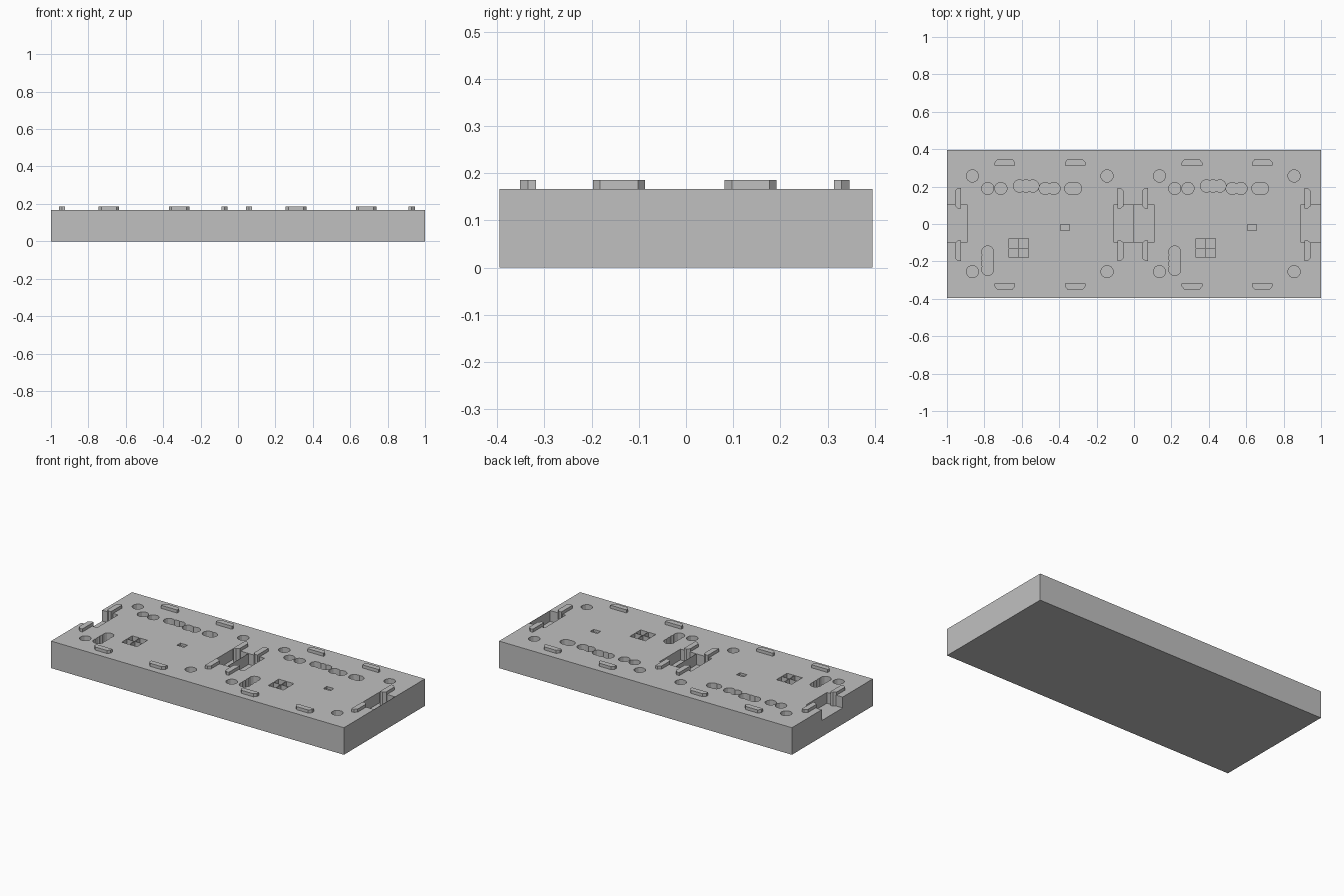
import bpy, bmesh, math

old = bpy.data.objects.get("Cube")
if old:
    bpy.data.objects.remove(old, do_unlink=True)

TOP, PAD_TOP, FLOOR = 0.167, 0.186, 0.1
HALF_Y = 0.395

grey = bpy.data.materials.new("plain_grey")
grey.use_nodes = True
colour = (0.53, 0.53, 0.53, 1)
grey.diffuse_color = colour
grey.node_tree.nodes["Principled BSDF"].inputs["Base Color"].default_value = colour


def prism(name, outline, z0, z1):
    """Extrude a flat outline between two heights."""
    bm = bmesh.new()
    face = bm.faces.new([bm.verts.new((x, y, z0)) for x, y in outline])
    new = bmesh.ops.extrude_face_region(bm, geom=[face])["geom"]
    for v in new:
        if isinstance(v, bmesh.types.BMVert):
            v.co.z = z1
    bmesh.ops.recalc_face_normals(bm, faces=bm.faces)
    mesh = bpy.data.meshes.new(name)
    bm.to_mesh(mesh)
    bm.free()
    mesh.materials.append(grey)
    obj = bpy.data.objects.new(name, mesh)
    bpy.context.collection.objects.link(obj)
    return obj


def rect(x0, x1, y0, y1):
    return [(x0, y0), (x1, y0), (x1, y1), (x0, y1)]


def circle(x, y, r=0.033, sides=12):
    angles = [2 * math.pi * (i + 0.5) / sides for i in range(sides)]
    return [(x + r * math.cos(a), y + r * math.sin(a)) for a in angles]


def cut(target, outline, floor):
    """Sink a pocket into the target and bake the result."""
    cutter = prism("cutter", outline, floor, TOP + 0.05)
    cutter.hide_render = True
    mod = target.modifiers.new("pocket", "BOOLEAN")
    mod.operation, mod.solver, mod.object = "DIFFERENCE", "EXACT", cutter
    bpy.context.view_layer.update()
    deps = bpy.context.evaluated_depsgraph_get()
    baked = bpy.data.meshes.new_from_object(target.evaluated_get(deps))
    target.modifiers.clear()
    target.data = baked
    bpy.data.objects.remove(cutter, do_unlink=True)


# Block of the first section
block = prism("block_section", rect(-1, 0, -HALF_Y, HALF_Y), 0, TOP)

# End notches: open on one end, thin end wall on the other
cut(block, rect(-1.05, -0.892, -0.1, 0.104), FLOOR)
cut(block, rect(-0.108, -0.002, -0.1, 0.104), FLOOR)

# Round corner holes
holes = [(x, y) for x in (-0.864, -0.144) for y in (-0.255, 0.257)]
# Upper row of single and merged holes
holes += [(x, 0.19) for x in (-0.782, -0.712, -0.475, -0.428, -0.338, -0.312)]
holes += [(x, 0.203) for x in (-0.613, -0.577, -0.541)]
# Scalloped upright slot
holes += [(-0.782, -0.15 - 0.031 * i) for i in range(4)]
for x, y in holes:
    cut(block, circle(x, y), FLOOR)

# Four square pockets with thin ribs, and a small shallow recess
for x in (-0.643, -0.589):
    for y in (-0.102, -0.155):
        cut(block, rect(x - 0.025, x + 0.025, y - 0.025, y + 0.025), TOP - 0.035)
cut(block, rect(-0.392, -0.344, -0.036, -0.002), TOP - 0.015)

# Raised bars along the front and back, narrower on the outer side
parts = [block]
for x in (-0.69, -0.315):
    for label, inner, outer in (("back", 0.313, 0.346), ("front", -0.318, -0.351)):
        bar = [(x - 0.055, inner), (x + 0.055, inner), (x + 0.055, (inner + outer) / 2),
               (x + 0.04, outer), (x - 0.04, outer), (x - 0.055, (inner + outer) / 2)]
        parts.append(prism(label + "_bar", bar, TOP - 0.01, PAD_TOP))

# Raised bars beside the notches, reaching down to the notch floor
for label, inner, outer in (("right", -0.925, -0.958), ("left", -0.088, -0.055)):
    for y in (0.137, -0.142):
        bar = [(inner, y - 0.055), (inner, y + 0.055), ((inner + outer) / 2, y + 0.055),
               (outer, y + 0.04), (outer, y - 0.04), ((inner + outer) / 2, y - 0.055)]
        parts.append(prism(label + "_notch_bar", bar, FLOOR - 0.01, PAD_TOP))

# Repeat the section once along x
for part in parts:
    array = part.modifiers.new("second_section", "ARRAY")
    array.count = 2
    array.use_relative_offset = False
    array.use_constant_offset = True
    array.constant_offset_displace = (1, 0, 0)
